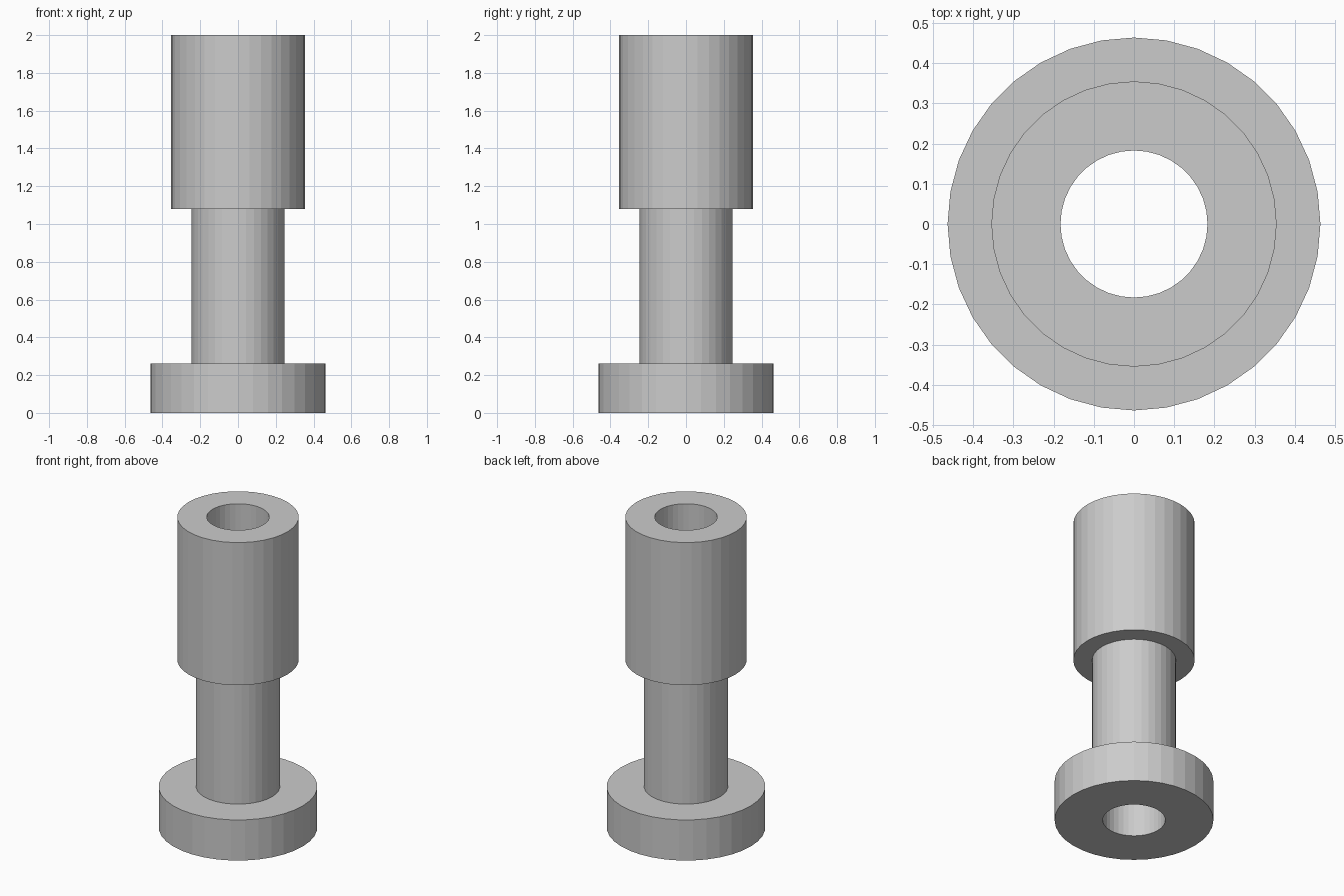
import bpy, bmesh, math

if "Cube" in bpy.data.objects:
    bpy.data.objects.remove(bpy.data.objects["Cube"])

SEGMENTS = 36
BORE = 0.183

# Closed half-section (radius, height): base flange, narrow neck, wide barrel, through bore
PROFILE = [
    (BORE, 0.0), (0.464, 0.0), (0.464, 0.262),
    (0.245, 0.262), (0.245, 1.08),
    (0.355, 1.08), (0.355, 2.0), (BORE, 2.0),
]


def revolve(name, profile, segments):
    """Turn a closed half-section around z into a flat-faced solid."""
    bm = bmesh.new()
    rings = []
    for i in range(segments):
        a = 2 * math.pi * i / segments
        rings.append([bm.verts.new((r * math.cos(a), r * math.sin(a), z))
                      for r, z in profile])
    n = len(profile)
    for i in range(segments):
        a, b = rings[i], rings[(i + 1) % segments]
        for j in range(n):
            k = (j + 1) % n
            bm.faces.new((a[j], b[j], b[k], a[k]))
    bmesh.ops.recalc_face_normals(bm, faces=bm.faces)
    mesh = bpy.data.meshes.new(name)
    bm.to_mesh(mesh)
    bm.free()
    obj = bpy.data.objects.new(name, mesh)
    bpy.context.collection.objects.link(obj)
    return obj


# Hollow stepped bushing
revolve("flanged_sleeve", PROFILE, SEGMENTS)
